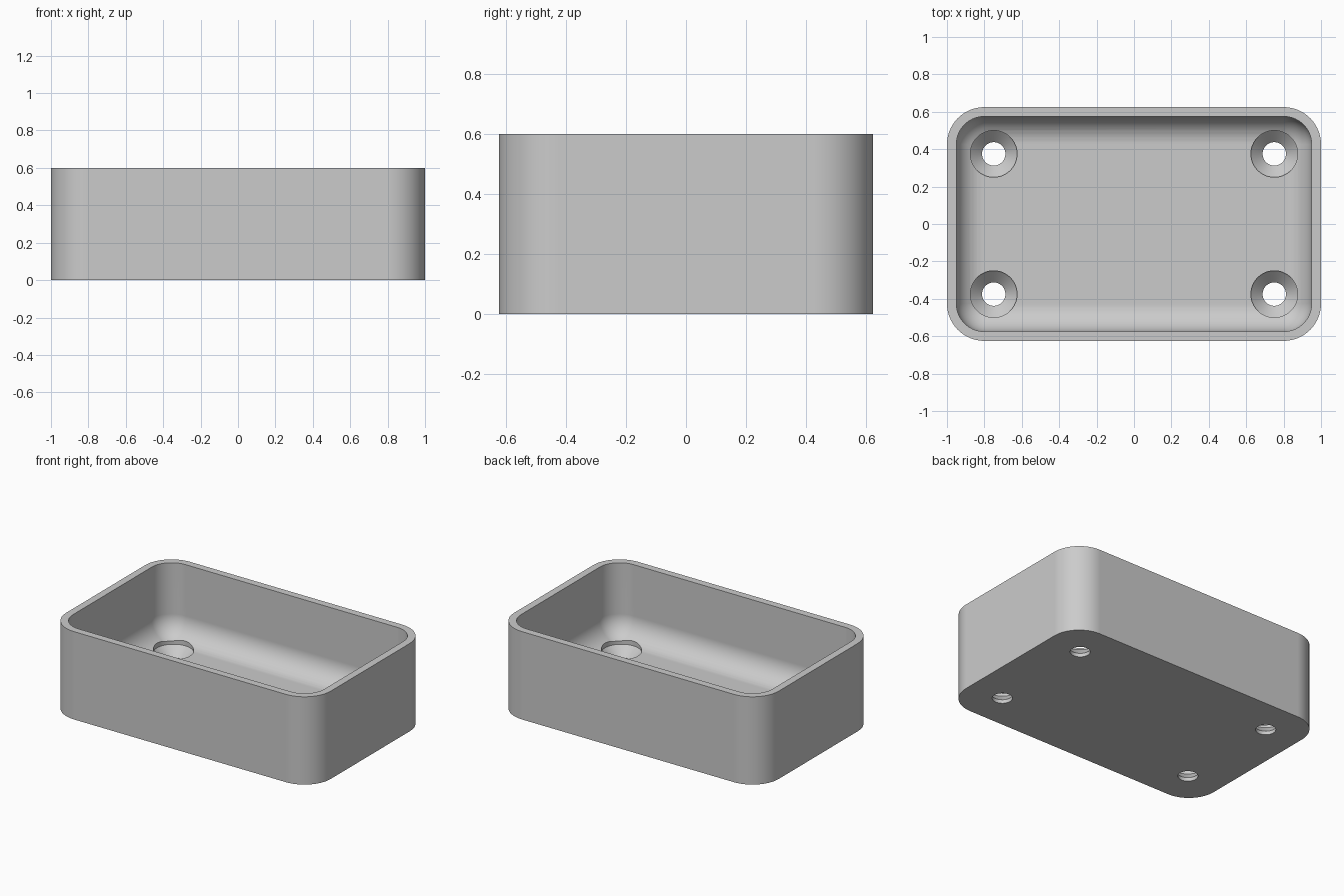
import bpy, bmesh, math

if "Cube" in bpy.data.objects:
    bpy.data.objects.remove(bpy.data.objects["Cube"])

L, W, H = 2.0, 1.25, 0.6          # outer size
WALL, FLOOR = 0.05, 0.1           # wall and floor thickness
R_OUT = 0.2                       # outer corner radius
R_IN = R_OUT - WALL               # inner corner and floor fillet radius
CORNER_SEGS, FILLET_SEGS = 14, 12

grey = bpy.data.materials.new("plain grey")
grey.diffuse_color = (0.6, 0.6, 0.6, 1)
grey.use_nodes = True
grey.node_tree.nodes["Principled BSDF"].inputs["Base Color"].default_value = grey.diffuse_color


def rounded_ring(bm, inset, z):
    """Loop of vertices around a rounded rectangle."""
    r = max(R_OUT - inset, 0.0)
    cx, cy = L / 2 - inset - r, W / 2 - inset - r
    ring = []
    for q, (sx, sy) in enumerate([(1, 1), (-1, 1), (-1, -1), (1, -1)]):
        for i in range(CORNER_SEGS + 1):
            a = math.pi / 2 * (q + i / CORNER_SEGS)
            ring.append(bm.verts.new((sx * cx + r * math.cos(a),
                                      sy * cy + r * math.sin(a), z)))
    return ring


def circle_ring(bm, x, y, r, z, n=48):
    return [bm.verts.new((x + r * math.cos(2 * math.pi * i / n),
                          y + r * math.sin(2 * math.pi * i / n), z))
            for i in range(n)]


def skin(bm, rings):
    """Bridge consecutive rings and close both ends."""
    for a, b in zip(rings, rings[1:]):
        n = len(a)
        for i in range(n):
            j = (i + 1) % n
            bm.faces.new((a[i], a[j], b[j], b[i]))
    bm.faces.new(rings[0][::-1])
    bm.faces.new(rings[-1])


def finish(bm, name):
    bmesh.ops.remove_doubles(bm, verts=bm.verts, dist=1e-5)
    bmesh.ops.recalc_face_normals(bm, faces=bm.faces)
    mesh = bpy.data.meshes.new(name)
    bm.to_mesh(mesh)
    bm.free()
    mesh.materials.append(grey)
    obj = bpy.data.objects.new(name, mesh)
    bpy.context.collection.objects.link(obj)
    return obj


# Open tray: outer wall, rim, inner wall, fillet down to the floor
bm = bmesh.new()
rings = [rounded_ring(bm, 0, 0), rounded_ring(bm, 0, H), rounded_ring(bm, WALL, H)]
for i in range(FILLET_SEGS + 1):
    t = math.pi / 2 * i / FILLET_SEGS
    rings.append(rounded_ring(bm, WALL + R_IN * (1 - math.cos(t)),
                              FLOOR + R_IN * (1 - math.sin(t))))
skin(bm, rings)
tray = finish(bm, "tray")

# Countersunk screw holes, one near each corner
bm = bmesh.new()
for x in (-0.75, 0.75):
    for y in (-0.375, 0.375):
        skin(bm, [circle_ring(bm, x, y, r, z) for r, z in
                  ((0.0625, -0.1), (0.0625, 0.025), (0.125, 0.0875), (0.125, 0.35))])
cutter = finish(bm, "screw_hole_cutter")
cutter.hide_render = True

cut = tray.modifiers.new("screw holes", 'BOOLEAN')
cut.operation = 'DIFFERENCE'
cut.solver = 'EXACT'
cut.object = cutter
bpy.context.view_layer.objects.active = tray
tray.select_set(True)
bpy.ops.object.modifier_apply(modifier=cut.name)
bpy.data.objects.remove(cutter)

# Smooth curved areas, keep rims crisp and the large faces flat
bpy.ops.object.shade_smooth_by_angle(angle=math.radians(30))
weighted = tray.modifiers.new("flat areas", 'WEIGHTED_NORMAL')
weighted.keep_sharp = True
